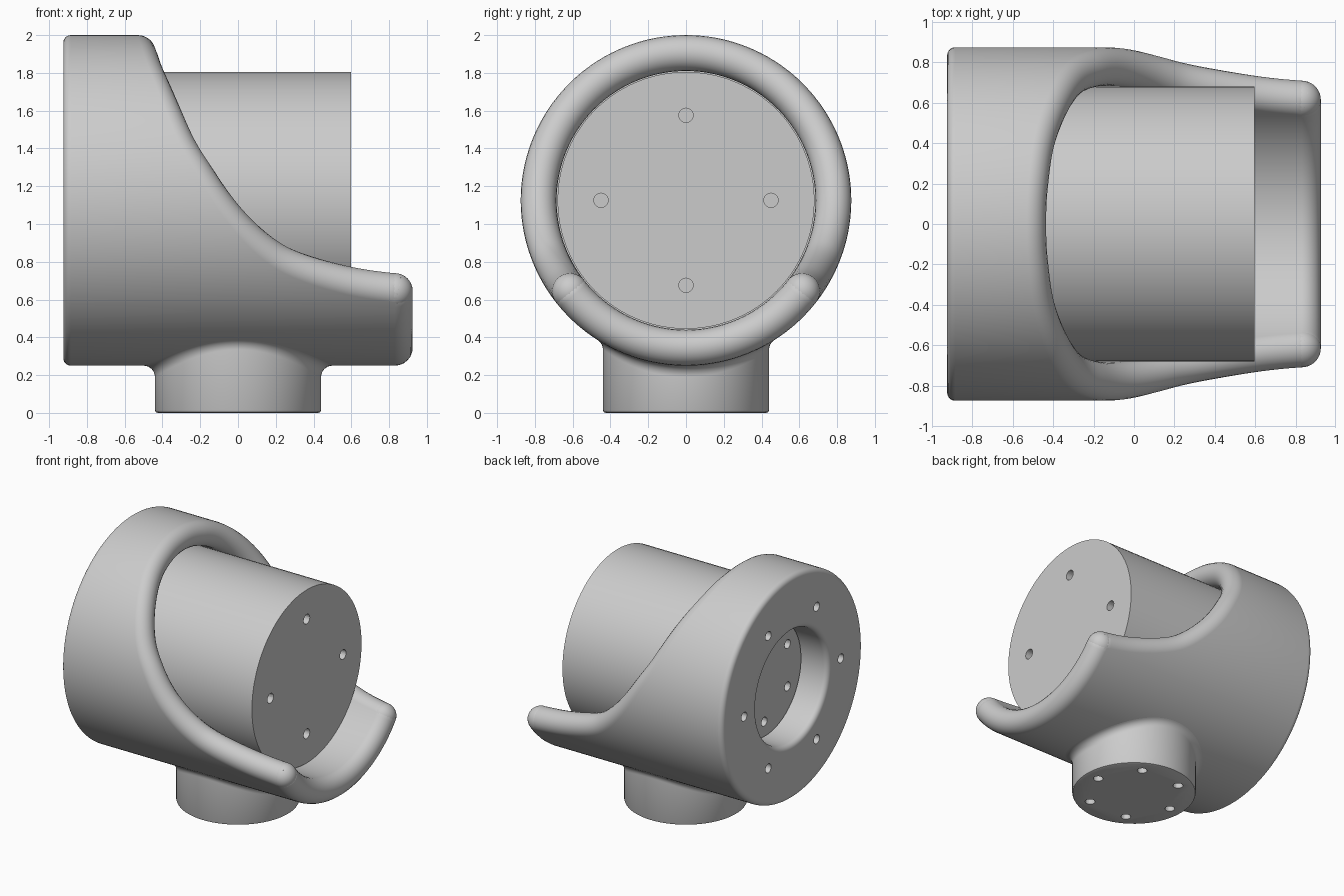
import bpy, bmesh, math
from math import sin, cos, pi, radians, sqrt
from mathutils import Vector, Matrix

default = bpy.data.objects.get("Cube")
if default:
    bpy.data.objects.remove(default)

GREY = (0.6, 0.6, 0.6, 1)
grey = bpy.data.materials.new("satin grey")
grey.use_nodes = True
grey.diffuse_color = GREY
grey.node_tree.nodes["Principled BSDF"].inputs["Base Color"].default_value = GREY

AXIS = 1.125              # height of the barrel axis
OUT, INN = 0.875, 0.685   # sleeve radii
MID, BEAD = (OUT + INN) / 2, (OUT - INN) / 2
BACK, TIP = -0.925, 0.83


def finish(name, bm, smooth=True):
    bmesh.ops.recalc_face_normals(bm, faces=bm.faces[:])
    mesh = bpy.data.meshes.new(name)
    bm.to_mesh(mesh)
    bm.free()
    mesh.materials.append(grey)
    ob = bpy.data.objects.new(name, mesh)
    bpy.context.collection.objects.link(ob)
    bpy.ops.object.select_all(action='DESELECT')
    ob.select_set(True)
    bpy.context.view_layer.objects.active = ob
    if smooth:
        bpy.ops.object.shade_smooth_by_angle(angle=radians(35))
    return ob


def loft(bm, rings, closed_rings=False):
    """Skin a list of closed point loops."""
    rows = [[bm.verts.new(p) for p in ring] for ring in rings]
    n = len(rows[0])
    pairs = list(zip(rows, rows[1:]))
    if closed_rings:
        pairs.append((rows[-1], rows[0]))
    for a, b in pairs:
        for i in range(n):
            j = (i + 1) % n
            bm.faces.new((a[i], a[j], b[j], b[i]))
    return rows


def fan(bm, row, centre):
    c = bm.verts.new(centre)
    for i in range(len(row)):
        bm.faces.new((row[i - 1], row[i], c))


def drill(ob, spots, axis, radius=0.035, depth=0.08):
    """Cut a set of blind bolt holes."""
    bm = bmesh.new()
    turn = Matrix.Rotation(pi / 2, 4, 'Y') if axis == 'X' else Matrix()
    for p in spots:
        bmesh.ops.create_cone(bm, cap_ends=True, segments=24, radius1=radius,
                              radius2=radius, depth=2 * depth,
                              matrix=Matrix.Translation(p) @ turn)
    cutter = finish("hole_cutter", bm, False)
    cutter.hide_render = True
    mod = ob.modifiers.new("bolt holes", 'BOOLEAN')
    mod.operation, mod.solver, mod.object = 'DIFFERENCE', 'EXACT', cutter
    bpy.ops.object.select_all(action='DESELECT')
    bpy.context.view_layer.objects.active = ob
    ob.select_set(True)
    bpy.ops.object.modifier_apply(modifier=mod.name)
    bpy.data.objects.remove(cutter)
    bpy.ops.object.shade_smooth_by_angle(angle=radians(35))


def circle_spots(count, radius, start=0):
    return [(radius * cos(start + 2 * pi * i / count),
             radius * sin(start + 2 * pi * i / count)) for i in range(count)]


def around(x, r, t):
    return Vector((x, r * cos(t), AXIS + r * sin(t)))


# Rim path: (angle in degrees, x) from the top of the sleeve to the arm tip
knots = [(90, -.53), (75, -.52), (54.5, -.475), (25.3, -.342), (8.5, -.213),
         (-6.3, -.07), (-19.3, .106), (-27.4, .28), (-34.6, .571), (-38, TIP)]
ctrl = [(180 - knots[1][0], knots[1][1])] + knots + [(-39, 1.05)]
half = []
for k in range(1, len(ctrl) - 2):
    p0, p1, p2, p3 = (Vector(c) for c in ctrl[k - 1:k + 3])
    for s in range(8):
        u = s / 8
        half.append(0.5 * (2 * p1 + (p2 - p0) * u + (2 * p0 - 5 * p1 + 4 * p2 - p3) * u ** 2
                           + (3 * p1 - p0 - 3 * p2 + p3) * u ** 3))
half.append(Vector(knots[-1]))
half.append(Vector((-38.5, TIP)))
half += [Vector((-38 - 52 * i / 24, TIP)) for i in range(1, 25)]
mirrored = [Vector((180 - p.x, p.y)) for p in half[-2:0:-1]]
path = [(radians(p.x), p.y) for p in half + mirrored]

# Sleeve: back plate with a rounded opening and a wall running out to the rim
F = 0.04
quarter = [i * pi / 12 for i in range(7)]
profile = [(-.69, INN), (-.69, .44)]
profile += [(BACK + F - F * sin(a), .44 + F - F * cos(a)) for a in quarter]
profile += [(BACK + F - F * cos(a), OUT - F + F * sin(a)) for a in quarter]
bm = bmesh.new()
loft(bm, [[around(x, r, t) for x, r in [(rim, INN)] + profile + [(rim, OUT)]]
          for t, rim in path], True)
sleeve = finish("sleeve", bm)
drill(sleeve, [(BACK, y, AXIS + z) for y, z in circle_spots(6, 0.6)], 'X')

# Rounded rim bead following the sleeve edge
centres = [around(x, MID, t) for t, x in path]
rings = []
for i, (t, x) in enumerate(path):
    tangent = (centres[(i + 1) % len(path)] - centres[i - 1]).normalized()
    out = Vector((0, cos(t), sin(t)))
    side = tangent.cross(out).normalized()
    rings.append([centres[i] + BEAD * (out * cos(a) + side * sin(a))
                  for a in (2 * pi * j / 24 for j in range(24))])
bm = bmesh.new()
loft(bm, rings, True)
for t in (radians(-38), radians(218)):
    bmesh.ops.create_uvsphere(bm, u_segments=32, v_segments=20, radius=BEAD,
                              matrix=Matrix.Translation(around(TIP, MID, t)))
finish("rim_bead", bm)

# Barrel held inside the sleeve
bm = bmesh.new()
BARREL_BACK, BARREL_FRONT = -.68, .597
bmesh.ops.create_cone(
    bm, cap_ends=True, segments=96, radius1=.68, radius2=.68,
    depth=BARREL_FRONT - BARREL_BACK,
    matrix=Matrix.Translation(((BARREL_FRONT + BARREL_BACK) / 2, 0, AXIS))
    @ Matrix.Rotation(pi / 2, 4, 'Y'))
barrel = finish("barrel", bm)
drill(barrel, [(BARREL_FRONT, y, AXIS + z) for y, z in circle_spots(4, .45)], 'X', .038)
drill(barrel, [(BARREL_BACK, y, AXIS + z) for y, z in circle_spots(6, .333, pi / 6)], 'X')

# Foot: round boss blended into the sleeve with a rolling fillet
R, FIL, EDGE, N = 0.44, 0.06, 0.015, 96
angles = [2 * pi * i / N for i in range(N)]
rings = [[Vector((r * cos(a), r * sin(a), z)) for a in angles]
         for r, z in [(R - EDGE, 0), (R - EDGE * .3, EDGE * .3), (R, EDGE)]]
for step in range(9):
    ring = []
    for a in angles:
        d = R + FIL
        c = Vector((d * cos(a), d * sin(a), AXIS - sqrt((OUT + FIL) ** 2 - (d * sin(a)) ** 2)))
        to_boss = Vector((-cos(a), -sin(a), 0))
        to_sleeve = (Vector((c.x, 0, AXIS)) - c).normalized()
        ring.append(c + FIL * to_boss.slerp(to_sleeve, step / 8))
    rings.append(ring)
bm = bmesh.new()
rows = loft(bm, rings)
bm.faces.new(rows[0])
fan(bm, rows[-1], (0, 0, .32))
foot = finish("foot", bm)
drill(foot, [(x, y, 0) for x, y in circle_spots(6, .333)], 'Z')
